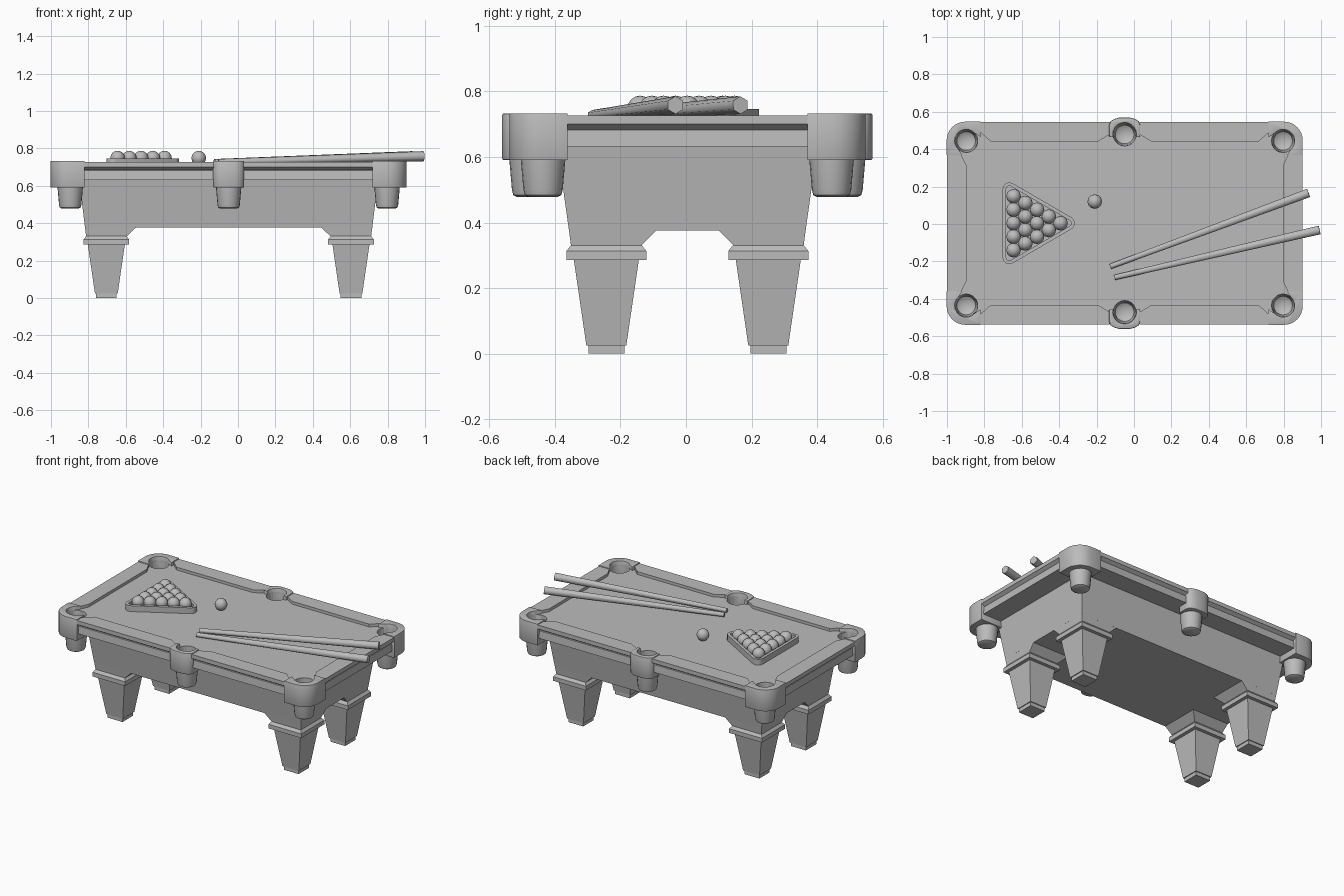
import bpy, bmesh, math
from mathutils import Vector

if "Cube" in bpy.data.objects:
    bpy.data.objects.remove(bpy.data.objects["Cube"])

CX, CY = -0.05, 0.004          # table centre
grey = bpy.data.materials.new("plain_grey")
grey.diffuse_color = (0.5, 0.5, 0.5, 1)
grey.use_nodes = True
grey.node_tree.nodes["Principled BSDF"].inputs["Base Color"].default_value = grey.diffuse_color


def finish(name, bm, smooth=None):
    bmesh.ops.recalc_face_normals(bm, faces=bm.faces[:])
    me = bpy.data.meshes.new(name)
    bm.to_mesh(me)
    bm.free()
    me.materials.append(grey)
    ob = bpy.data.objects.new(name, me)
    bpy.context.collection.objects.link(ob)
    if smooth:
        smooth_by_angle(ob, smooth)
    return ob


def smooth_by_angle(ob, degrees):
    bpy.ops.object.select_all(action='DESELECT')
    bpy.context.view_layer.objects.active = ob
    ob.select_set(True)
    bpy.ops.object.shade_smooth_by_angle(angle=math.radians(degrees))


def add_loft(bm, rings):
    """Closed solid through rings of equal point count."""
    vs = [[bm.verts.new(p) for p in r] for r in rings]
    n = len(vs[0])
    for a, b in zip(vs, vs[1:]):
        for i in range(n):
            bm.faces.new((a[i], a[(i + 1) % n], b[(i + 1) % n], b[i]))
    bm.faces.new(vs[0][::-1])
    bm.faces.new(vs[-1])


def rect(x0, x1, y0, y1, z):
    return [(x0, y0, z), (x1, y0, z), (x1, y1, z), (x0, y1, z)]


def square(cx, cy, h, z):
    return rect(cx - h, cx + h, cy - h, cy + h, z)


def circle(cx, cy, r, z, n=20):
    return [(cx + r * math.cos(i * math.tau / n), cy + r * math.sin(i * math.tau / n), z) for i in range(n)]


def chamfered(hx, hy, z, c=0.1):
    q = [(hx, hy - c), (hx - c, hy)]
    pts = q + [(-x, y) for x, y in q[::-1]] + [(-x, -y) for x, y in q] + [(x, -y) for x, y in q[::-1]]
    return [(CX + x, CY + y, z) for x, y in pts]


def prism(bm, pts, sx, sy, z0, z1):
    add_loft(bm, [[(CX + sx * x, CY + sy * y, z) for x, y in pts] for z in (z0, z1)])


def cut(ob, cutter):
    m = ob.modifiers.new("cut", 'BOOLEAN')
    m.operation, m.object, m.solver = 'DIFFERENCE', cutter, 'EXACT'


def bake(ob):
    dg = bpy.context.evaluated_depsgraph_get()
    me = bpy.data.meshes.new_from_object(ob.evaluated_get(dg))
    ob.modifiers.clear()
    ob.data = me


CORNERS = [(sx, sy) for sx in (1, -1) for sy in (1, -1)]
KX, KY = 0.847, 0.44           # corner pocket centre
SY = 0.475                     # side pocket centre
HOLES = [(CX + sx * KX, CY + sy * KY) for sx, sy in CORNERS] + [(CX, CY + SY), (CX, CY - SY)]

# apron with four leg blocks that leave the arches
bm = bmesh.new()
add_loft(bm, [rect(CX - x, CX + x, CY - y, CY + y, z) for x, y, z in ((.768, .361, .376), (.80, .398, .64))])
for sx, sy in CORNERS:
    add_loft(bm, [rect(CX + sx * a, CX + sx * b, CY + sy * c, CY + sy * d, z) for a, b, c, d, z in
                  ((.544, .762, .141, .355, .330), (.495, .768, .094, .361, .377))])
finish("apron", bm)

# legs
for sx, sy in CORNERS:
    bm = bmesh.new()
    x, y = CX + sx * .654, CY + sy * .247
    add_loft(bm, [square(x, y, h, z) for h, z in
                  ((.055, 0), (.055, .025), (.061, .025), (.099, .285),
                   (.122, .285), (.122, .313), (.107, .332))])
    finish("leg", bm)

# pocket hole cutter
bm = bmesh.new()
for x, y in HOLES:
    add_loft(bm, [circle(x, y, r, z) for r, z in ((.03, .492), (.05, .505), (.06, .59), (.063, .8))])
holes = finish("hole_cutter", bm)

# mouth cutter that opens the corner pockets to the playing field
bm = bmesh.new()
d, p = Vector((-1, -1)).normalized(), Vector((1, -1)).normalized()
k = Vector((KX, KY))
mouth = [k + p * .061, k + d * .2 + p * .10, k + d * .2 - p * .10, k - p * .061]
for sx, sy in CORNERS:
    prism(bm, [tuple(v) for v in mouth], sx, sy, .706, .85)
mouths = finish("mouth_cutter", bm)

# bed with moulded edge
bm = bmesh.new()
add_loft(bm, [chamfered(x, y, z) for x, y, z in
              ((.936, .527, .632), (.932, .523, .682), (.925, .516, .684), (.948, .539, .70), (.94, .53, .708))])
bed = finish("bed", bm)
cut(bed, holes)

# rails with angled cushion ends
bm = bmesh.new()
long_rail = [(.775, .541), (.775, .49), (.715, .436), (.145, .436), (.08, .475), (.08, .541)]
end_rail = [(.95, .37), (.95, -.37), (.88, -.378), (.846, -.31), (.846, .31), (.88, .378)]
for sx, sy in CORNERS:
    prism(bm, long_rail, sx, sy, .70, .727)
for sx in (1, -1):
    prism(bm, end_rail, sx, 1, .70, .727)
finish("rails", bm)

# corner pocket collars with rounded outside
bm = bmesh.new()
R = .1
arc = [(.95 - R + R * math.cos(a), .541 - R + R * math.sin(a)) for a in [i * math.pi / 16 for i in range(9)]]
for sx, sy in CORNERS:
    prism(bm, [(.77, .366), (.952, .366)] + [(x + .002, y + .002) for x, y in arc] + [(.77, .543)], sx, sy, .59, .733)
corner = finish("corner_pockets", bm)
cut(corner, holes)
cut(corner, mouths)

# side pocket collars
bm = bmesh.new()
half = [(.083, .46), (.083, .525), (.076, .545), (.055, .558), (.028, .565)]
for sy in (1, -1):
    prism(bm, half + [(-x, y) for x, y in half[::-1]], 1, sy, .59, .733)
side = finish("side_pockets", bm)
cut(side, holes)

# pocket baskets
bm = bmesh.new()
for x, y in HOLES:
    add_loft(bm, [circle(x, y, r, z) for r, z in ((.045, .478), (.056, .484), (.060, .50), (.068, .592))])
baskets = finish("pocket_baskets", bm)
cut(baskets, holes)

for ob, w in ((bed, 0), (corner, .012), (side, .006), (baskets, 0)):
    if w:
        b = ob.modifiers.new("soft_lip", 'BEVEL')
        b.width, b.segments, b.angle_limit = w, 2, math.radians(50)
    bake(ob)
    if ob != bed:
        smooth_by_angle(ob, 40)
for ob in (holes, mouths):
    bpy.data.objects.remove(ob)

# triangle rack
bm = bmesh.new()
centres = [(-.315 - .037, 0), (-.703 + .036, .183), (-.703 + .036, -.183)]


def rounded(r):
    out = []
    for (x, y), mid in zip(centres, (0, 122, 238)):
        out += [(x + r * math.cos(math.radians(mid + t)), y + CY + r * math.sin(math.radians(mid + t)))
                for t in (-60, -30, 0, 30, 60)]
    return out


loops = [[bm.verts.new((x, y, z)) for x, y in rounded(r)]
         for r, z in ((.036, .707), (.036, .747), (.017, .747), (.017, .707))]
for a, b in zip(loops, loops[1:] + loops[:1]):
    for i in range(15):
        j = (i + 1) % 15
        bm.faces.new((a[i], a[j], b[j], b[i]))
finish("rack", bm, 35)

# balls: fifteen racked and one loose
spots = [(-.393 - .0627 * c, CY + .072 * (r - c / 2)) for c in range(5) for r in range(c + 1)]
for x, y in spots + [(-.21, .12)]:
    bm = bmesh.new()
    bmesh.ops.create_uvsphere(bm, u_segments=12, v_segments=8, radius=.039)
    bmesh.ops.translate(bm, verts=bm.verts[:], vec=(x, y, .748))
    finish("ball", bm, 60)

# cues: tapered six-sided sticks resting on the end rail
for a, b in (((-.126, -.227, .727), (.933, .166, .758)), ((-.104, -.286, .727), (.992, -.032, .758))):
    a, b = Vector(a), Vector(b)
    axis = (b - a).normalized()
    s = axis.cross(Vector((0, 0, 1))).normalized()
    u = s.cross(axis)
    bm = bmesh.new()
    add_loft(bm, [[c + r * (s * math.sin(i * math.pi / 3) + u * math.cos(i * math.pi / 3)) for i in range(6)]
                  for c, r in ((a, .016), (b, .027))])
    finish("cue", bm, 65)
